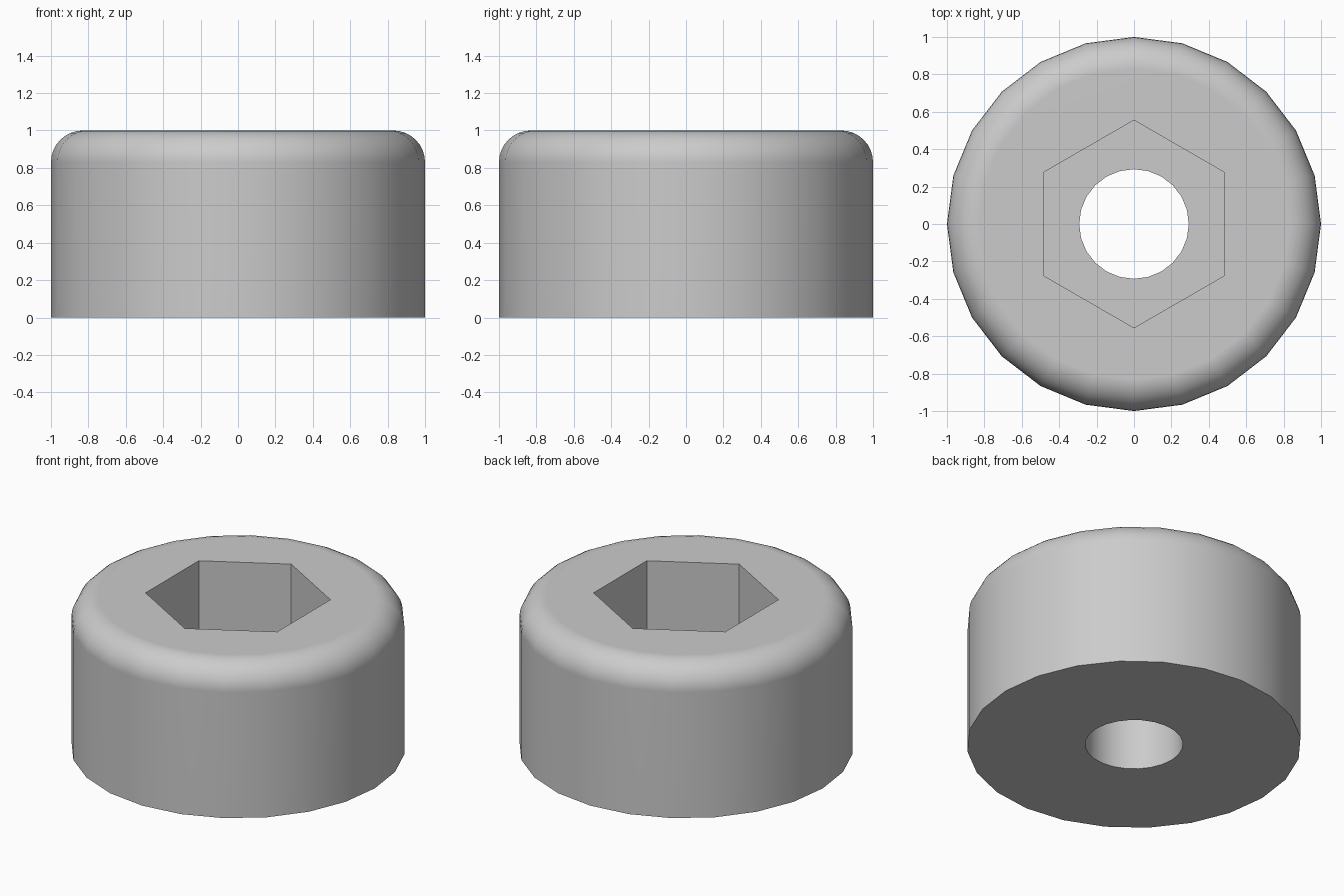
import bpy, bmesh, math

cube = bpy.data.objects.get("Cube")
if cube:
    bpy.data.objects.remove(cube, do_unlink=True)

SIDES, HEIGHT, ROUND = 24, 1.0, 0.17
SOCKET_RADIUS, SOCKET_FLOOR = 0.555, 0.4
BORE_RADIUS = 0.293

steel = bpy.data.materials.new("grey steel")
steel.use_nodes = True
grey = (0.6, 0.6, 0.6, 1)
steel.diffuse_color = grey
steel.node_tree.nodes["Principled BSDF"].inputs["Base Color"].default_value = grey


def lathe(name, profile, sides, turn=0.0):
    """Closed solid from (radius, z) rings, bottom to top."""
    bm = bmesh.new()
    rings = []
    for r, z in profile:
        angles = [turn + math.tau * i / sides for i in range(sides)]
        rings.append([bm.verts.new((r * math.cos(a), r * math.sin(a), z)) for a in angles])
    for low, high in zip(rings, rings[1:]):
        for i in range(sides):
            j = (i + 1) % sides
            bm.faces.new((low[i], low[j], high[j], high[i]))
    bm.faces.new(rings[0][::-1])
    bm.faces.new(rings[-1])
    mesh = bpy.data.meshes.new(name)
    bm.to_mesh(mesh)
    bm.free()
    mesh.materials.append(steel)
    obj = bpy.data.objects.new(name, mesh)
    bpy.context.collection.objects.link(obj)
    return obj


# Cylindrical head with a rounded upper rim
steps = 8
rim = [(1 - ROUND + ROUND * math.cos(math.pi / 2 * i / steps),
        HEIGHT - ROUND + ROUND * math.sin(math.pi / 2 * i / steps))
       for i in range(steps + 1)]
head = lathe("screw_head", [(1, 0)] + rim, SIDES)

# Hexagonal socket and round through bore
cutters = [
    lathe("hex_socket_cutter", [(SOCKET_RADIUS, SOCKET_FLOOR), (SOCKET_RADIUS, HEIGHT + 0.2)],
          6, math.pi / 2),
    lathe("bore_cutter", [(BORE_RADIUS, -0.2), (BORE_RADIUS, HEIGHT + 0.2)], SIDES),
]

bpy.ops.object.select_all(action='DESELECT')
head.select_set(True)
bpy.context.view_layer.objects.active = head
for cutter in cutters:
    cutter.hide_render = True
    cut = head.modifiers.new(cutter.name, 'BOOLEAN')
    cut.operation = 'DIFFERENCE'
    cut.solver = 'EXACT'
    cut.object = cutter
    bpy.ops.object.modifier_apply(modifier=cut.name)
    bpy.data.objects.remove(cutter, do_unlink=True)

# Smooth curved walls, crisp socket and base edges
bpy.ops.object.shade_smooth_by_angle(angle=math.radians(30))
normals = head.modifiers.new("even_shading", 'WEIGHTED_NORMAL')
normals.keep_sharp = True
